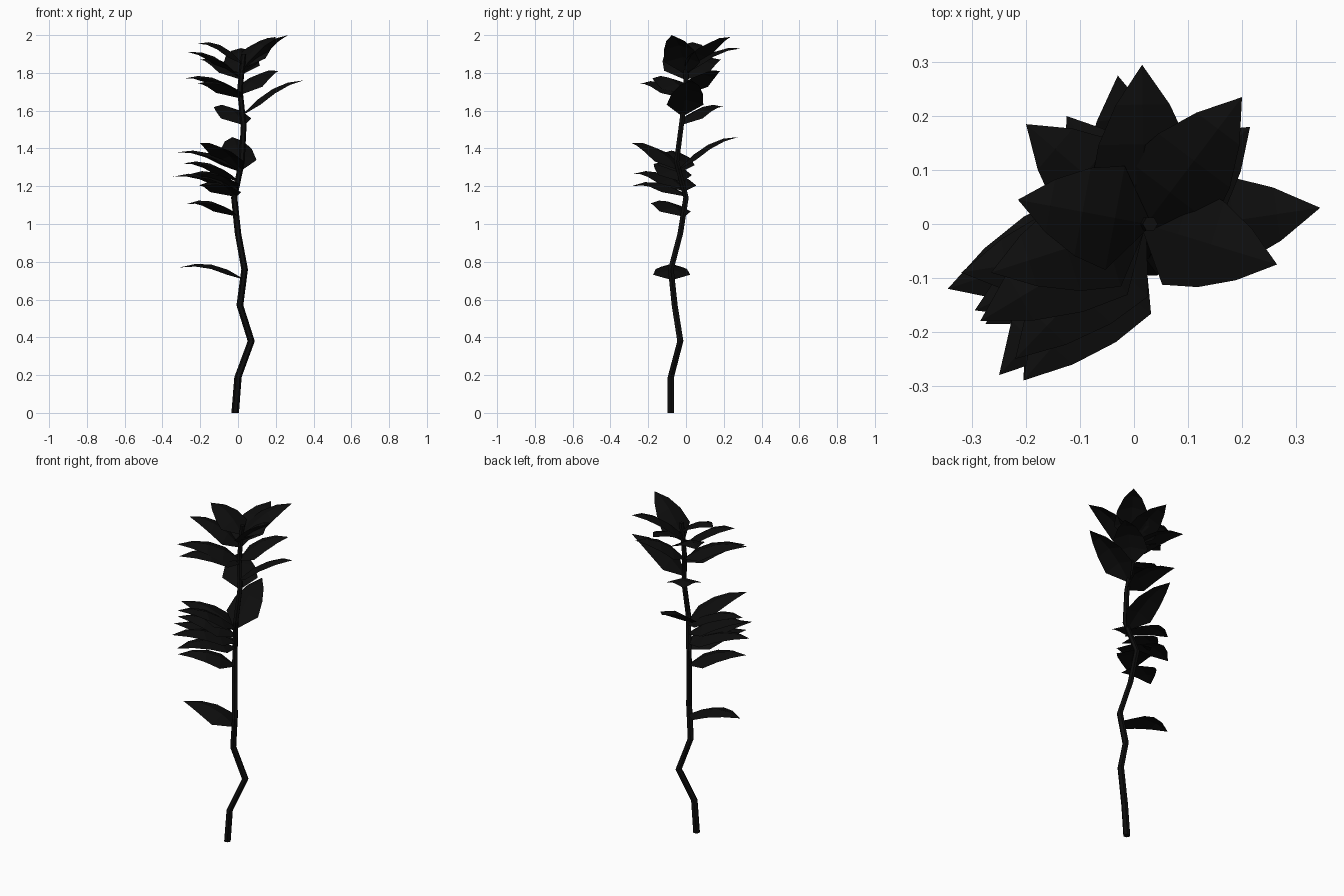
import bpy, bmesh, math
from mathutils import Vector

if "Cube" in bpy.data.objects:
    bpy.data.objects.remove(bpy.data.objects["Cube"])

mat = bpy.data.materials.new("black_foliage")
mat.diffuse_color = (0.004, 0.004, 0.004, 1)
mat.use_nodes = True
mat.node_tree.nodes["Principled BSDF"].inputs["Base Color"].default_value = mat.diffuse_color

# Kinked stem path from the ground up
PATH = [Vector(p) for p in [
    (-.015, -.08, 0), (0, -.08, .19), (.07, -.03, .38), (.01, -.06, .57),
    (.035, -.08, .76), (0, -.03, .95), (-.02, 0, 1.14), (.02, -.05, 1.33),
    (.03, -.025, 1.52), (.01, 0, 1.71), (.03, 0, 1.90)]]


def stem_at(z):
    for a, b in zip(PATH, PATH[1:]):
        if z <= b.z:
            return a.lerp(b, (z - a.z) / (b.z - a.z))
    return PATH[-1].copy()


def finish(bm, name):
    bmesh.ops.recalc_face_normals(bm, faces=bm.faces)
    me = bpy.data.meshes.new(name)
    bm.to_mesh(me)
    bm.free()
    me.materials.append(mat)
    ob = bpy.data.objects.new(name, me)
    bpy.context.collection.objects.link(ob)


def make_stem(sides=6):
    bm = bmesh.new()
    rings = []
    for i, p in enumerate(PATH):
        r = .02 - .006 * i / (len(PATH) - 1)
        angs = [2 * math.pi * k / sides for k in range(sides)]
        rings.append([bm.verts.new(p + Vector((r * math.cos(a), r * math.sin(a), 0))) for a in angs])
    for lo, hi in zip(rings, rings[1:]):
        for k in range(sides):
            n = (k + 1) % sides
            bm.faces.new((lo[k], lo[n], hi[n], hi[k]))
    bm.faces.new(rings[0][::-1])
    bm.faces.new(rings[-1])
    finish(bm, "stem")


# Leaf half widths at each quarter of its length
WIDTHS = [.012, .098, .083, .05, 0]


def make_leaf(index, base_z, tip):
    base, tip = stem_at(base_z), Vector(tip)
    chord = tip - base
    side = Vector((-chord.y, chord.x, 0)).normalized()
    bm = bmesh.new()
    rows = []
    for i, w in enumerate(WIDTHS):
        t = i / 4
        mid = base + chord * t
        mid.z += .045 * 4 * t * (1 - t)          # arch along the midrib
        droop = Vector((0, 0, -.28 * w))         # roof fold to the edges
        if w:
            rows.append([bm.verts.new(p) for p in (mid + side * w + droop, mid, mid - side * w + droop)])
        else:
            rows.append([bm.verts.new(mid)])
    for a, b in zip(rows, rows[1:]):
        for k in range(2):
            if len(b) == 1:
                bm.faces.new((a[k], a[k + 1], b[0]))
            else:
                bm.faces.new((a[k], a[k + 1], b[k + 1], b[k]))
    finish(bm, f"leaf_{index:02d}")


# Leaves: height on stem, tip position
LEAVES = [
    (.71, (-.31, -.08, .77)),
    (1.045, (-.275, -.185, 1.105)),
    (1.15, (-.205, -.29, 1.20)),
    (1.18, (-.345, -.12, 1.25)),
    (1.19, (-.25, -.28, 1.265)),
    (1.23, (-.295, -.16, 1.32)),
    (1.28, (-.32, -.09, 1.38)),
    (1.29, (-.205, -.29, 1.43)),
    (1.29, (-.03, .275, 1.46)),
    (1.53, (-.125, .20, 1.62)),
    (1.58, (.345, .03, 1.76)),
    (1.67, (-.22, -.25, 1.74)),
    (1.69, (-.285, -.18, 1.77)),
    (1.69, (.215, .18, 1.81)),
    (1.77, (-.265, -.09, 1.91)),
    (1.77, (-.20, .185, 1.87)),
    (1.80, (.265, -.075, 2.0)),
    (1.80, (.015, .295, 1.93)),
    (1.83, (.20, .235, 1.99)),
    (1.85, (-.215, .045, 1.955)),
]

make_stem()
for i, (z, tip) in enumerate(LEAVES):
    make_leaf(i + 1, z, tip)
